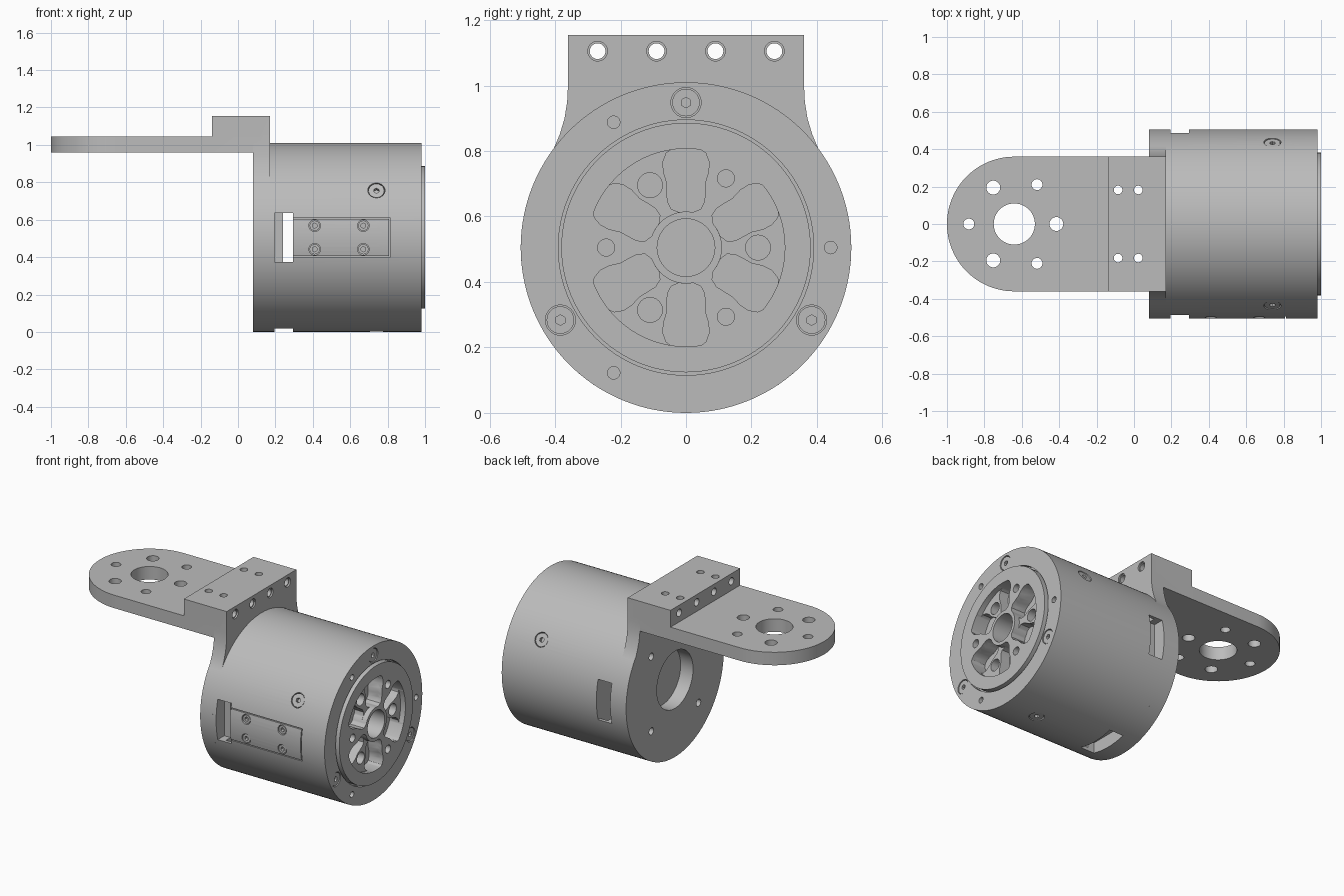
import bpy, bmesh
from math import sin, cos, pi, radians, atan2, hypot
from mathutils import Vector, Matrix

cube = bpy.data.objects.get("Cube")
if cube:
    bpy.data.objects.remove(cube, do_unlink=True)

grey = bpy.data.materials.new("machined_grey")
grey.use_nodes = True
GREY = (0.5, 0.5, 0.5, 1)
grey.diffuse_color = GREY
grey.node_tree.nodes["Principled BSDF"].inputs["Base Color"].default_value = GREY

R = 0.505                      # body radius
AXIS = Vector((0, 0, R))       # a point on the body axis, which runs along x
X, Y, Z = Vector((1, 0, 0)), Vector((0, 1, 0)), Vector((0, 0, 1))


def make(name, bm):
    bmesh.ops.recalc_face_normals(bm, faces=bm.faces)
    mesh = bpy.data.meshes.new(name)
    bm.to_mesh(mesh)
    bm.free()
    mesh.materials.append(grey)
    ob = bpy.data.objects.new(name, mesh)
    bpy.context.collection.objects.link(ob)
    return ob


def cyl(name, start, direction, r, length, n=32):
    """Cylinder from a start point along a direction."""
    bm = bmesh.new()
    m = Matrix.Translation(start + direction * length / 2) @ direction.to_track_quat('Z', 'Y').to_matrix().to_4x4()
    bmesh.ops.create_cone(bm, cap_ends=True, segments=n, radius1=r, radius2=r, depth=length, matrix=m)
    return make(name, bm)


def box(name, lo, hi, spin=0):
    """Box by corners relative to the body axis, turned around it."""
    bm = bmesh.new()
    lo, hi = Vector(lo), Vector(hi)
    m = Matrix.Translation(AXIS) @ Matrix.Rotation(spin, 4, 'X') @ Matrix.Translation((lo + hi) / 2)
    bmesh.ops.create_cube(bm, size=1, matrix=m @ Matrix.Diagonal((*(hi - lo), 1)))
    return make(name, bm)


def prism(name, pts, lo, hi, along):
    """Outline extruded along x (points are y, z) or along z (points are x, y)."""
    bm = bmesh.new()
    put = (lambda a, b, c: (c, a, b)) if along == 'X' else (lambda a, b, c: (a, b, c))
    base = bm.faces.new([bm.verts.new(put(a, b, lo)) for a, b in pts])
    top = bmesh.ops.extrude_face_region(bm, geom=[base])["geom"]
    shift = Vector(put(0, 0, hi - lo))
    bmesh.ops.translate(bm, vec=shift, verts=[g for g in top if isinstance(g, bmesh.types.BMVert)])
    return make(name, bm)


def combine(target, tools, op='DIFFERENCE'):
    """Apply one boolean with all tools merged, then drop them."""
    bm = bmesh.new()
    for t in tools:
        bm.from_mesh(t.data)
        bpy.data.objects.remove(t, do_unlink=True)
    tool = make("cutter", bm)
    mod = target.modifiers.new("bool", 'BOOLEAN')
    mod.object, mod.operation, mod.solver, mod.use_self = tool, op, 'EXACT', True
    bpy.context.view_layer.update()
    mesh = bpy.data.meshes.new_from_object(target.evaluated_get(bpy.context.evaluated_depsgraph_get()))
    target.modifiers.clear()
    target.data = mesh
    bpy.data.objects.remove(tool, do_unlink=True)


def radial(deg):
    return Vector((0, cos(radians(deg)), sin(radians(deg))))


def arc(cx, cy, r, a0, a1, n):
    return [(cx + r * cos(radians(a0 + (a1 - a0) * i / n)), cy + r * sin(radians(a0 + (a1 - a0) * i / n)))
            for i in range(n + 1)]


def screw(name, seat, out, r, socket):
    """Flush screw head with a hexagonal socket; returns its clearance hole."""
    head = cyl(name, seat - out * 0.03, out, r - 0.004, 0.026)
    combine(head, [cyl("socket", seat - out * 0.024, out, socket, 0.05, 6)])
    return cyl("hole", seat - out * 0.03, out, r, 0.1)


# Bracket: rounded arm, raised block and end plate in one piece
arm = arc(-0.64, 0, 0.36, 90, 270, 48) + [(0.12, -0.36), (0.12, 0.36)]
bracket = prism("bracket", arm, 0.96, 1.045, 'Z')
block = prism("block", [(-0.14, -0.36), (0.12, -0.36), (0.12, 0.36), (-0.14, 0.36)], 0.96, 1.155, 'Z')
flank = [(0.386, 0.85), (0.371, 0.9), (0.363, 0.95), (0.36, 1.01), (0.36, 1.155)]
outline = arc(0, R, R, 143, 397, 90) + flank + [(-y, z) for y, z in reversed(flank)]
plate = prism("plate", outline, 0.08, 0.17, 'X')
combine(bracket, [block], 'UNION')
combine(bracket, [plate], 'UNION')

# Bracket holes
holes = [cyl("h", Vector((-0.64, 0, 0.9)), Z, 0.11, 0.3, 48)]
for k in range(6):
    a = radians(60 * k)
    big = k % 2 == 0
    holes.append(cyl("h", Vector((-0.64 + 0.225 * cos(a), 0.225 * sin(a), 0.9)) if big
                     else Vector((-0.64 + 0.243 * cos(a), 0.243 * sin(a), 0.9)),
                     Z, 0.037 if big else 0.029, 0.3))
for x in (-0.085, 0.023):
    for y in (-0.182, 0.182):
        holes.append(cyl("h", Vector((x, y, 0.9)), Z, 0.023, 0.4))
for y in (-0.27, -0.09, 0.09, 0.27):
    holes.append(cyl("h", Vector((-0.2, y, 1.105)), X, 0.024, 0.5))
    holes.append(cyl("h", Vector((0.16, y, 1.105)), X, 0.03, 0.1))
holes.append(cyl("h", AXIS, X, 0.187, 0.3, 64))
for a in (45, 135, 225, 315):
    holes.append(cyl("h", AXIS + radial(a) * 0.345, X, 0.023, 0.3))
combine(bracket, holes)

# Motor body with inner cavity, three vent slots and a front recess
body = cyl("motor_body", AXIS + X * 0.17, X, R, 0.81, 128)
combine(body, [cyl("cavity", AXIS + X * 0.24, X, 0.485, 0.055, 96)])
combine(body, [box("slot", (0.195, 0.42, -0.132), (0.295, 0.6, 0.132), radians(a)) for a in (0, 180, 270)])
combine(body, [cyl("recess", AXIS + X * 0.95, X, 0.39, 0.1, 96)])
combine(body, [cyl("well", AXIS + X * 0.82, X, 0.36, 0.2, 96)])

# Groove around the side cover
x0, x1, h, g = 0.297, 0.812, 0.1, 0.006
combine(body, [box("groove", (a, -0.6, b), (c, -0.485, d)) for a, b, c, d in (
    (x0, h, x1, h + g), (x0, -h - g, x1, -h), (x1 - g, -h, x1, h))])

# Screws: side cover, around the body, and on the front ring
cuts = []
for x in (0.41, 0.67):
    for z in (-0.063, 0.063):
        cuts.append(screw("cover_screw", AXIS + Vector((x, -0.501, z)), -Y, 0.031, 0.014))
for a in (30, 150, 270):
    cuts.append(screw("body_screw", AXIS + X * 0.74 + radial(a) * 0.504, radial(a), 0.046, 0.016))
for a in (90, 210, 330):
    cuts.append(screw("ring_screw", AXIS + X * 0.98 + radial(a) * 0.443, X, 0.046, 0.016))
for a in (0, 120, 240):
    cuts.append(cyl("pin_hole", AXIS + X * 0.94 + radial(a) * 0.442, X, 0.019, 0.1))
combine(body, cuts)

# Output disc: spokes are shaped by the pockets cut between them
SPOKE = [(0.106, 0.034), (0.125, 0.02), (0.15, 0.021), (0.175, 0.034), (0.2, 0.048),
         (0.235, 0.056), (0.262, 0.07), (0.28, 0.092)]


def pocket(mid, half, depth):
    """Pocket between two spokes at mid - half and mid + half degrees."""
    polar = [(hypot(r, w), radians(half) - atan2(w, r)) for r, w in SPOKE]
    side = [(r, radians(mid) + a) for r, a in polar]
    other = [(r, radians(mid) - a) for r, a in polar]
    edge = polar[-1][1] - radians(3)
    rim = [(0.302, radians(mid) - edge + 2 * edge * i / 16) for i in range(17)]
    inner = polar[0][1]
    hub = [(0.11, radians(mid) + inner * (1 - i / 5)) for i in range(1, 10)]
    pts = other + rim + side[::-1] + hub
    return prism("pocket", [(r * cos(a), R + r * sin(a)) for r, a in pts], 1 - depth, 1.1, 'X')


disc = cyl("output_disc", AXIS + X * 0.82, X, 0.381, 0.18, 96)
combine(disc, [pocket(a, 60, 0.035) for a in (0, 120, 240)])
combine(disc, [pocket(a, 30, 0.1) for a in range(30, 390, 60)])
bores = [cyl("bore", AXIS + X * 0.87, X, 0.088, 0.3, 64)]
for k in range(6):
    r, d = (0.038, 0.22) if k % 2 == 0 else (0.026, 0.244)
    bores.append(cyl("bore", AXIS + X * 0.89 + radial(60 * k) * d, X, r, 0.3))
combine(disc, bores)

# Smooth the round walls, keep edges sharp
bpy.ops.object.select_all(action='DESELECT')
for ob in bpy.context.collection.objects:
    if ob.type == 'MESH' and grey.name in ob.data.materials:
        ob.select_set(True)
        bpy.context.view_layer.objects.active = ob
bpy.ops.object.shade_smooth_by_angle(angle=radians(30))
